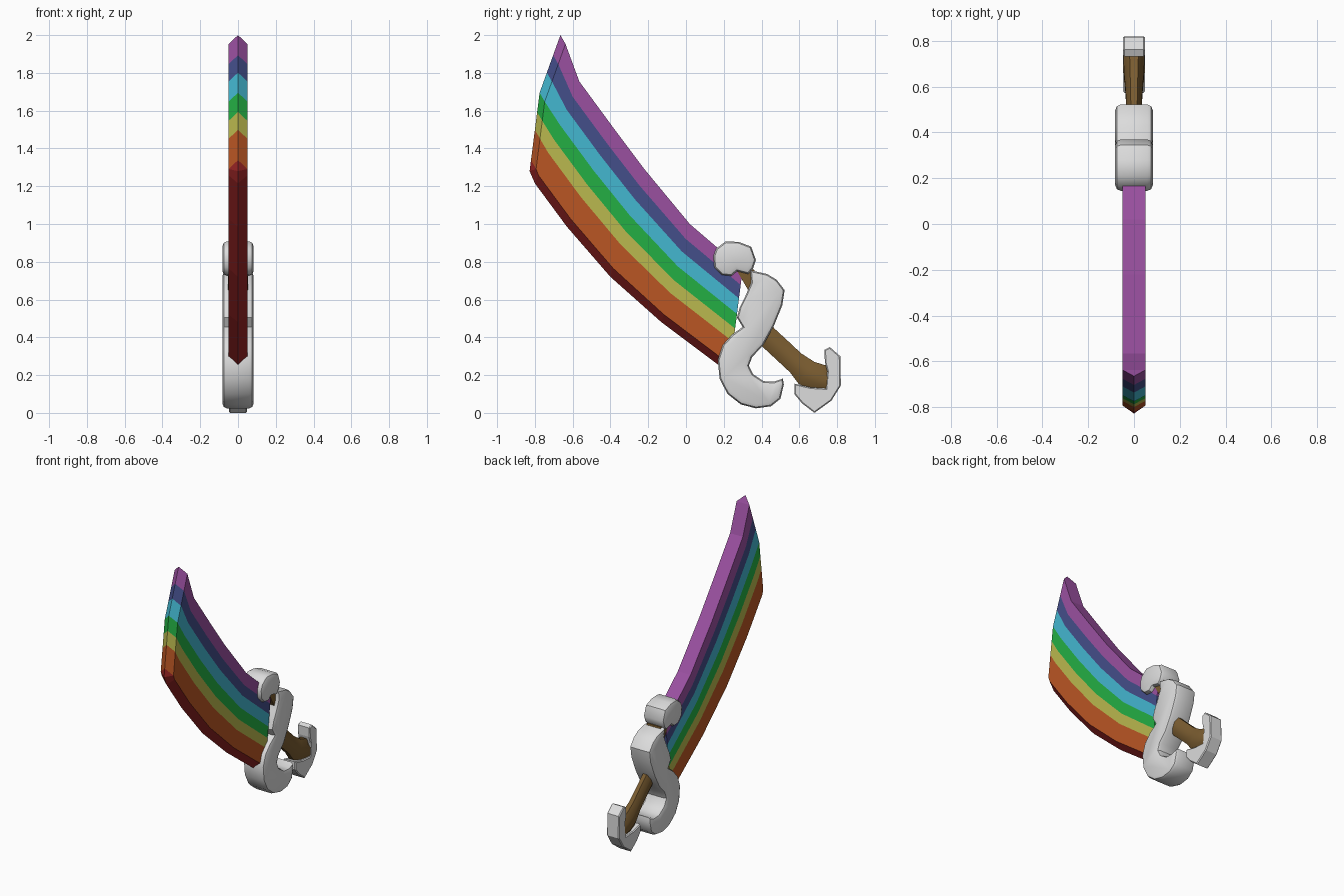
import bpy, bmesh, math
from mathutils import Vector

if "Cube" in bpy.data.objects:
    bpy.data.objects.remove(bpy.data.objects["Cube"])


def lin(c):
    c /= 255
    return c / 12.92 if c <= 0.04045 else ((c + 0.055) / 1.055) ** 2.4


def mat(name, r, g, b):
    m = bpy.data.materials.new(name)
    m.diffuse_color = (lin(r), lin(g), lin(b), 1)
    m.use_nodes = True
    m.node_tree.nodes["Principled BSDF"].inputs["Base Color"].default_value = m.diffuse_color
    return m


STRIPES = [mat("red", 150, 36, 36), mat("orange", 186, 86, 36),
           mat("yellow", 186, 184, 78), mat("green", 36, 175, 68),
           mat("cyan", 68, 183, 208), mat("blue", 68, 78, 138),
           mat("purple", 154, 80, 160)]
SILVER = mat("silver", 220, 220, 220)
BROWN = mat("brown", 122, 92, 48)


def finish(name, bm, mats):
    bmesh.ops.remove_doubles(bm, verts=bm.verts[:], dist=0.0005)
    bmesh.ops.recalc_face_normals(bm, faces=bm.faces[:])
    me = bpy.data.meshes.new(name)
    bm.to_mesh(me)
    bm.free()
    for m in mats:
        me.materials.append(m)
    ob = bpy.data.objects.new(name, me)
    bpy.context.collection.objects.link(ob)
    return ob


def smooth(ob, angle):
    bpy.ops.object.select_all(action='DESELECT')
    ob.select_set(True)
    bpy.context.view_layer.objects.active = ob
    bpy.ops.object.shade_smooth_by_angle(angle=math.radians(angle))


def slab(name, outline, half, material, bevel=0, segs=2):
    """Side outline (y, z) extruded across x, with optional rounded rims."""
    bm = bmesh.new()
    f = bm.faces.new([bm.verts.new((-half, y, z)) for y, z in outline])
    ext = bmesh.ops.extrude_face_region(bm, geom=[f])["geom"]
    bmesh.ops.translate(bm, vec=(2 * half, 0, 0),
                        verts=[v for v in ext if isinstance(v, bmesh.types.BMVert)])
    if bevel:
        rim = [e for e in bm.edges if abs(e.verts[0].co.x - e.verts[1].co.x) < 1e-5]
        bmesh.ops.bevel(bm, geom=rim, offset=bevel, segments=segs,
                        profile=0.5, affect='EDGES', clamp_overlap=True)
    return finish(name, bm, [material])


# Blade: stations from guard to tip, each split into colour bands
FR = [0, 0.08, 0.30, 0.43, 0.57, 0.72, 0.85, 1]
STATIONS = [((0.23, 0.21), (0.30, 0.76)), ((-0.13, 0.48), (0.02, 1.00)),
            ((-0.40, 0.72), (-0.22, 1.29)), ((-0.63, 0.985), (-0.385, 1.51)),
            ((-0.80, 1.215), (-0.565, 1.755))]
TIP = [Vector((-0.828, 1.28)), Vector((-0.775, 1.695)), Vector((-0.665, 2.0))]


def tip_point(f):
    if f < 0.57:
        return TIP[0].lerp(TIP[1], f / 0.57)
    return TIP[1].lerp(TIP[2], (f - 0.57) / 0.43)


columns = [[Vector(a).lerp(Vector(b), f) for f in FR] for a, b in STATIONS]
ridge = [tip_point(f) for f in FR]
columns.append([p + Vector((0.027, -0.047)) if j else p for j, p in enumerate(ridge)])
columns.append(ridge)

bm = bmesh.new()
T = 0.05
grids = []
for side in (-1, 1):
    g = []
    for i, col in enumerate(columns):
        g.append([bm.verts.new((0 if j == 0 or i == len(columns) - 1 else side * T, p.x, p.y))
                  for j, p in enumerate(col)])
    for i in range(len(g) - 1):
        for j in range(7):
            f = bm.faces.new((g[i][j], g[i + 1][j], g[i + 1][j + 1], g[i][j + 1]))
            f.material_index = j
    grids.append(g)
a, b = grids
for i in range(len(columns) - 1):  # flat back of the blade
    bm.faces.new((a[i][7], a[i + 1][7], b[i + 1][7], b[i][7])).material_index = 6
for j in range(7):  # base cap
    bm.faces.new((a[0][j], a[0][j + 1], b[0][j + 1], b[0][j])).material_index = j
bmesh.ops.dissolve_degenerate(bm, dist=0.0002, edges=bm.edges[:])
finish("blade", bm, STRIPES)

# Curled guard and its upper scroll
guard = slab("guard", [
    (0.34, 0.755), (0.43, 0.735), (0.48, 0.705), (0.522, 0.65), (0.51, 0.57), (0.465, 0.46),
    (0.41, 0.36), (0.35, 0.295), (0.333, 0.25), (0.355, 0.205), (0.41, 0.168),
    (0.465, 0.165), (0.513, 0.182), (0.518, 0.15), (0.50, 0.075), (0.45, 0.035),
    (0.37, 0.024), (0.29, 0.045), (0.22, 0.10), (0.178, 0.18), (0.168, 0.28),
    (0.195, 0.36), (0.245, 0.415), (0.30, 0.455), (0.27, 0.505), (0.285, 0.56),
    (0.315, 0.62), (0.345, 0.69)], 0.082, SILVER, 0.024)
scroll = slab("guard_scroll", [
    (0.16, 0.87), (0.21, 0.908), (0.28, 0.905), (0.345, 0.88), (0.37, 0.81),
    (0.355, 0.765), (0.33, 0.735), (0.27, 0.75), (0.24, 0.725), (0.19, 0.73),
    (0.15, 0.77), (0.145, 0.83)], 0.082, SILVER, 0.024)
smooth(guard, 40)
smooth(scroll, 40)

# Wooden core joining the scroll to the guard
slab("guard_core", [(0.265, 0.76), (0.36, 0.76), (0.42, 0.55), (0.335, 0.64)], 0.054, BROWN)

# Grip: eight-sided rings between upper and lower outline points
RINGS = [((0.42, 0.50), (0.36, 0.40), 0.034), ((0.47, 0.445), (0.405, 0.35), 0.034),
         ((0.53, 0.39), (0.475, 0.285), 0.034), ((0.61, 0.315), (0.55, 0.215), 0.037),
         ((0.68, 0.27), (0.595, 0.155), 0.043), ((0.745, 0.25), (0.66, 0.12), 0.046),
         ((0.765, 0.21), (0.75, 0.11), 0.046)]
bm = bmesh.new()
loops = []
for top, low, w in RINGS:
    top, low = Vector(top), Vector(low)
    mid, half = (top + low) / 2, (top - low) / 2
    ring = []
    for k in range(8):
        t = math.radians(22.5 + 45 * k)
        p = mid + half * math.sin(t) * 1.08
        ring.append(bm.verts.new((w * 1.08 * math.cos(t), p.x, p.y)))
    loops.append(ring)
for r, s in zip(loops, loops[1:]):
    for k in range(8):
        bm.faces.new((r[k], r[(k + 1) % 8], s[(k + 1) % 8], s[k]))
bm.faces.new(loops[0])
bm.faces.new(loops[-1])
smooth(finish("grip", bm, [BROWN]), 40)

# Hooked pommel cap
slab("pommel", [
    (0.733, 0.335), (0.762, 0.348), (0.817, 0.30), (0.82, 0.145), (0.77, 0.065),
    (0.68, 0.0), (0.615, 0.05), (0.573, 0.10), (0.575, 0.155), (0.66, 0.135),
    (0.74, 0.13), (0.748, 0.22), (0.735, 0.27)], 0.048, SILVER, 0.006, 1)
